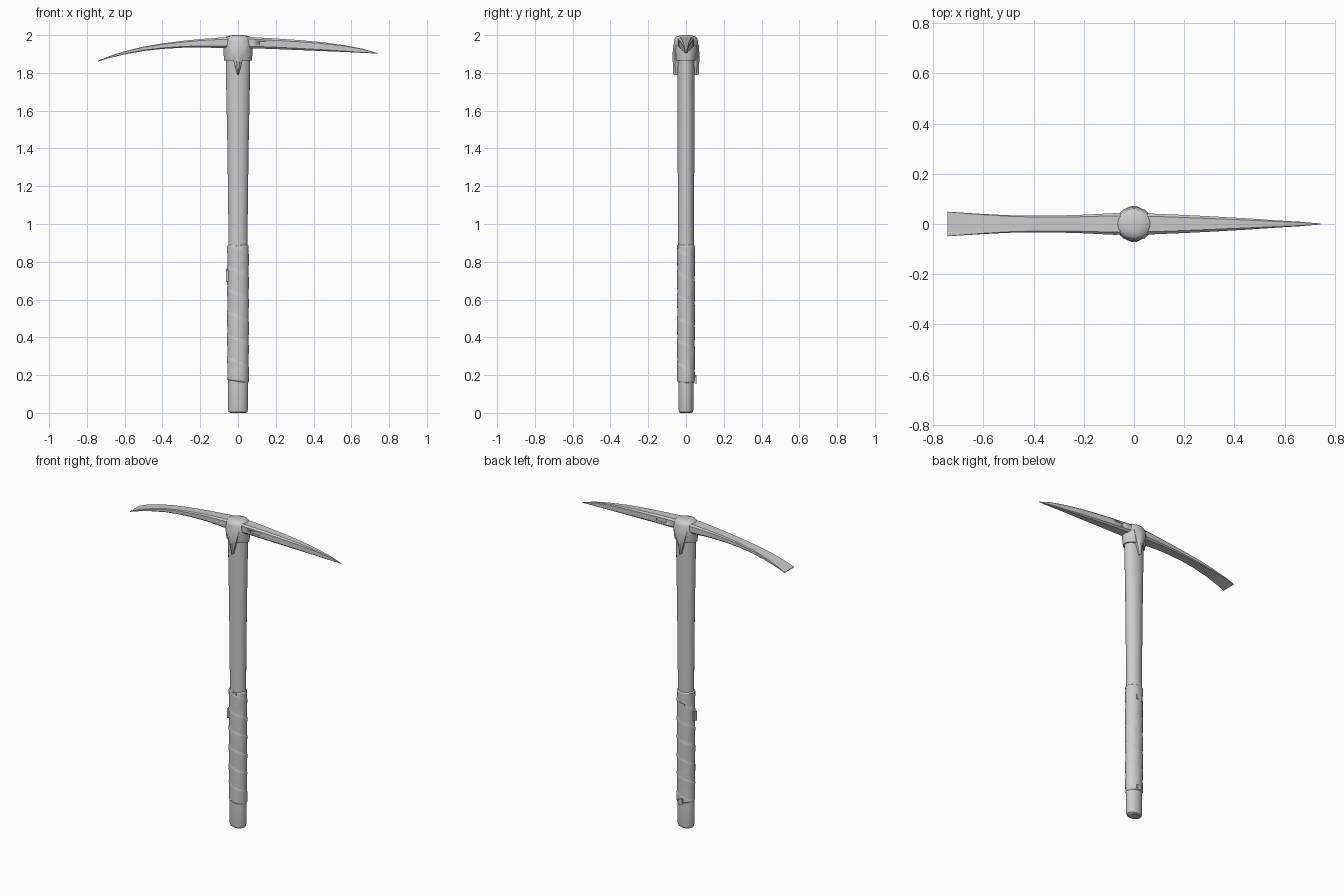
import bpy, bmesh, math, random
from mathutils import noise, Vector

if "Cube" in bpy.data.objects:
    bpy.data.objects.remove(bpy.data.objects["Cube"])

random.seed(3)


def finish(name, bm, angle=35):
    bmesh.ops.recalc_face_normals(bm, faces=bm.faces)
    me = bpy.data.meshes.new(name)
    bm.to_mesh(me)
    bm.free()
    ob = bpy.data.objects.new(name, me)
    bpy.context.collection.objects.link(ob)
    bpy.ops.object.select_all(action='DESELECT')
    ob.select_set(True)
    bpy.context.view_layer.objects.active = ob
    bpy.ops.object.shade_smooth_by_angle(angle=math.radians(angle))
    return ob


def loft(name, rings, angle=35):
    """Skin a list of point rings and cap both ends."""
    bm = bmesh.new()
    rows = [[bm.verts.new(p) for p in r] for r in rings]
    n = len(rows[0])
    for a, b in zip(rows, rows[1:]):
        for i in range(n):
            j = (i + 1) % n
            bm.faces.new((a[i], a[j], b[j], b[i]))
    bm.faces.new(rows[0])
    bm.faces.new(rows[-1])
    return finish(name, bm, angle)


def ellipse(rx, ry, z, n=32):
    return [(rx * math.cos(2 * math.pi * i / n), ry * math.sin(2 * math.pi * i / n), z)
            for i in range(n)]


def box(name, centre, size, tilt=0):
    bm = bmesh.new()
    bmesh.ops.create_cube(bm, size=1)
    for v in bm.verts:
        x, y, z = (v.co[k] * size[k] for k in range(3))
        v.co = Vector((x, y, z + tilt * (x + y))) + Vector(centre)
    return finish(name, bm)


# Wooden handle: oval shaft flaring towards the head
loft("handle", [ellipse(*r) for r in (
    (.040, .030, 0), (.049, .037, .006), (.053, .040, .022), (.053, .041, .16),
    (.051, .042, .6), (.051, .043, 1.0), (.056, .044, 1.4),
    (.063, .045, 1.75), (.066, .045, 1.95))])

# Cloth grip: spiral overlapping wrap with slight wrinkles
rings = []
N, M = 40, 110
for k in range(M + 1):
    t = k / M
    ring = []
    for i in range(N):
        a = 2 * math.pi * i / N
        z = .165 + .725 * t - .008 * math.cos(a) * (1 - t)
        step = ((z / .12) + a / (2 * math.pi)) % 1
        wrinkle = noise.noise(Vector((2 * math.cos(a), 2 * math.sin(a), z * 14)))
        r = .0012 + .0025 * step + .0015 * wrinkle
        if k in (0, M):
            r = -.004
        ring.append(((.0545 + r) * math.cos(a), (.0445 + r) * math.sin(a), z))
    rings.append(ring)
loft("cloth_grip", rings, 50)

# Loose cloth ends
box("cloth_end_lower", (.004, .048, .178), (.03, .014, .035), -.3)
box("cloth_fold_side", (-.056, -.008, .73), (.014, .03, .06), .3)
box("cloth_fold_upper", (.002, -.044, .878), (.035, .009, .016), .1)
box("cloth_fold_back", (-.002, .044, .80), (.04, .009, .03), .2)

# Blade: flat adze on the left, tapering pick on the right
# station: x, top z, bottom z, half width
stations = [(-.742, 1.864, 1.860, .049), (-.68, 1.889, 1.879, .045),
            (-.60, 1.915, 1.898, .040), (-.50, 1.939, 1.916, .035),
            (-.40, 1.956, 1.927, .033), (-.30, 1.969, 1.933, .034),
            (-.20, 1.979, 1.935, .037), (-.08, 1.988, 1.931, .043),
            (.08, 1.989, 1.930, .041), (.20, 1.982, 1.926, .036),
            (.32, 1.974, 1.921, .030), (.44, 1.963, 1.916, .023),
            (.56, 1.947, 1.911, .015), (.66, 1.928, 1.906, .009),
            (.742, 1.904, 1.902, .002)]
blade_rings = []
for x, top, bot, w in stations:
    c = min(.18 * (top - bot), .3 * w)
    blade_rings.append([(x, -w, bot + c), (x, -w + c, bot), (x, w - c, bot), (x, w, bot + c),
                        (x, w, top - c), (x, w - c, top), (x, -w + c, top), (x, -w, top - c)])
blade = loft("blade", blade_rings, 30)

# Shallow stamped recess on both faces of the pick
for s in (-1, 1):
    cut = box("recess_cutter", (.15, s * .045, 1.957), (.07, .024, .018))
    cut.hide_render = True
    cut.hide_set(True)
    mod = blade.modifiers.new("recess", 'BOOLEAN')
    mod.operation = 'DIFFERENCE'
    mod.solver = 'EXACT'
    mod.object = cut

# Eye socket around the handle top
loft("eye_socket", [ellipse(*r) for r in (
    (.066, .046, 1.865), (.074, .054, 1.865), (.077, .064, 1.915), (.077, .066, 1.945),
    (.072, .061, 1.980), (.062, .052, 1.992), (.035, .030, 1.999), (.010, .010, 2.0))], 40)

# Pointed lugs running down the front and back of the handle
for s, name in ((-1, "front_lug"), (1, "back_lug")):
    rows = []
    for z, w, y in ((1.985, .040, .054), (1.945, .045, .068), (1.90, .035, .071),
                    (1.85, .020, .070), (1.79, .003, .067)):
        rows.append([(-w, s * .040, z), (-w, s * (y - .012), z), (-w * .3, s * y, z),
                     (w * .3, s * y, z), (w, s * (y - .012), z), (w, s * .040, z)])
    loft(name, rows, 30)
